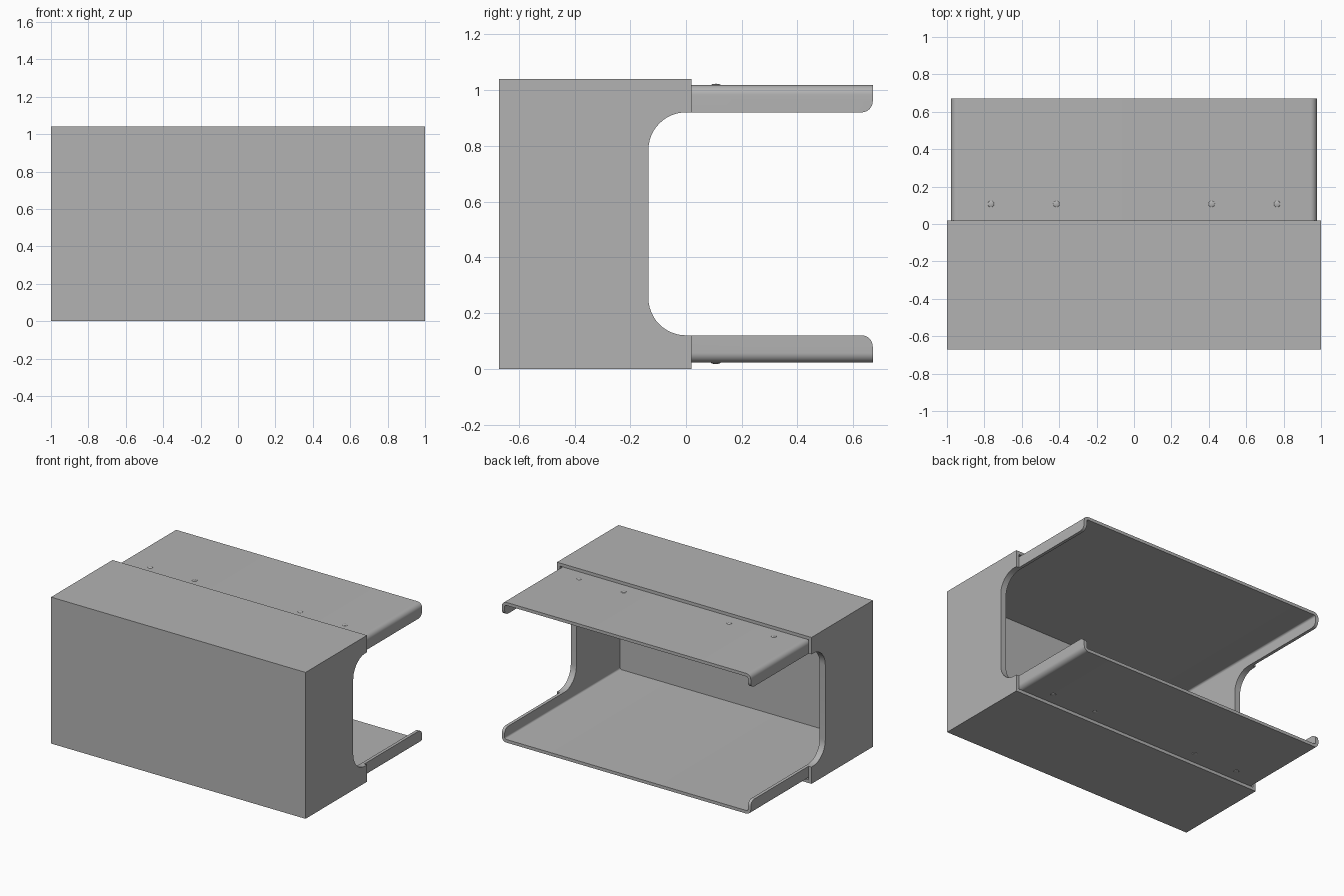
import bpy, bmesh
from math import sin, cos, pi

old = bpy.data.objects.get("Cube")
if old:
    bpy.data.objects.remove(old, do_unlink=True)

H = 1.04            # overall height
SHEET = 0.022       # sheet thickness

grey = bpy.data.materials.new("sheet_grey")
grey.use_nodes = True
colour = (0.45, 0.45, 0.45, 1)
grey.diffuse_color = colour
grey.node_tree.nodes["Principled BSDF"].inputs["Base Color"].default_value = colour


def make(name, bm):
    bmesh.ops.recalc_face_normals(bm, faces=bm.faces)
    mesh = bpy.data.meshes.new(name)
    bm.to_mesh(mesh)
    bm.free()
    mesh.materials.append(grey)
    ob = bpy.data.objects.new(name, mesh)
    bpy.context.collection.objects.link(ob)
    return ob


def extrude(name, points, direction):
    bm = bmesh.new()
    face = bm.faces.new([bm.verts.new(p) for p in points])
    geom = bmesh.ops.extrude_face_region(bm, geom=[face])["geom"]
    moved = [g for g in geom if isinstance(g, bmesh.types.BMVert)]
    bmesh.ops.translate(bm, verts=moved, vec=direction)
    return make(name, bm)


def arc(cy, cz, r, start, end, steps=12):
    angles = [start + (end - start) * i / steps for i in range(steps + 1)]
    return [(cy + r * cos(a), cz + r * sin(a)) for a in angles]


def block(name, half_width, y0, y1, inset, radius=0):
    """Box running along y, its four long edges optionally rounded."""
    low, high = inset, H - inset
    if radius:
        x, a, b = half_width - radius, low + radius, high - radius
        outline = []
        for i, (cx, cz) in enumerate([(x, b), (-x, b), (-x, a), (x, a)]):
            outline += arc(cx, cz, radius, i * pi / 2, (i + 1) * pi / 2, 8)
    else:
        outline = [(half_width, low), (half_width, high),
                   (-half_width, high), (-half_width, low)]
    return extrude(name, [(x, y0, z) for x, z in outline], (0, y1 - y0, 0))


def carve(ob, cutters):
    for cutter in cutters:
        cutter.hide_render = True
        mod = ob.modifiers.new("cut", "BOOLEAN")
        mod.operation = "DIFFERENCE"
        mod.solver = "EXACT"
        mod.object = cutter
        bpy.context.view_layer.objects.active = ob
        bpy.ops.object.modifier_apply(modifier=mod.name)


def smooth(ob):
    bpy.ops.object.select_all(action="DESELECT")
    ob.select_set(True)
    bpy.context.view_layer.objects.active = ob
    bpy.ops.object.shade_smooth_by_angle(angle=pi / 6)


# Side opening: rounded notch that flares around the flange tips
edge, depth, r, tip = 0.12, -0.135, 0.135, 0.04
lower = arc(depth + r, edge + r, r, pi, 1.5 * pi)
lower += arc(0.67 - tip, edge - tip, tip, pi / 2, 0, 8)
lower.append((0.8, edge - tip))
outline = lower + [(y, H - z) for y, z in reversed(lower)]
notch = extrude("notch_cutter", [(-1.2, y, z) for y, z in outline], (2.4, 0, 0))

# Outer housing, open at the back
housing = block("housing", 1, -0.67, 0.02, 0)
housing_cavity = block("housing_cutter", 1 - SHEET, -0.67 + SHEET, 0.8, SHEET)
carve(housing, [housing_cavity, notch])

# Inner liner, carrying the two flanged shelves out of the back
liner = block("liner_with_shelves", 1 - SHEET, -0.67 + SHEET, 0.67, SHEET, 0.035)
liner_cavity = block("liner_cutter", 1 - 2 * SHEET, -0.67 + 2 * SHEET, 0.8,
                     2 * SHEET, 0.013)
carve(liner, [liner_cavity, notch])

for helper in (notch, housing_cavity, liner_cavity):
    bpy.data.objects.remove(helper, do_unlink=True)

# Small rivet heads on the outer faces of both shelves
for level, z in (("lower", SHEET), ("upper", H - SHEET)):
    for i, x in enumerate((-0.765, -0.415, 0.415, 0.765)):
        bm = bmesh.new()
        bmesh.ops.create_uvsphere(bm, u_segments=16, v_segments=8, radius=0.017)
        bmesh.ops.scale(bm, verts=bm.verts, vec=(1, 1, 0.28))
        bmesh.ops.translate(bm, verts=bm.verts, vec=(x, 0.107, z))
        smooth(make(f"{level}_rivet_{i + 1}", bm))

smooth(housing)
smooth(liner)
